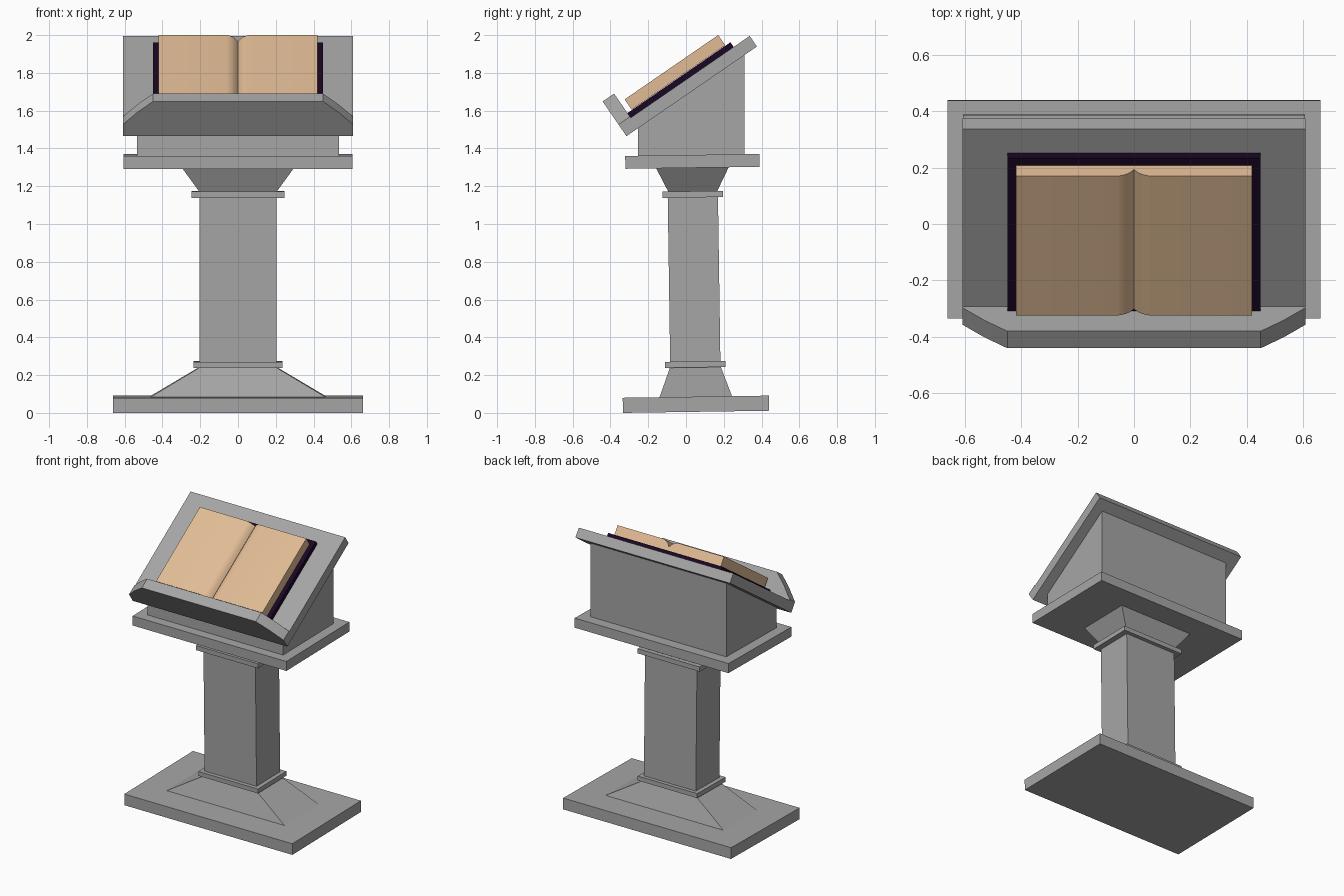
import bpy
import bmesh
from math import radians
from mathutils import Matrix, Vector

cube = bpy.data.objects.get("Cube")
if cube:
    bpy.data.objects.remove(cube, do_unlink=True)


def material(name, rgb):
    m = bpy.data.materials.new(name)
    m.use_nodes = True
    m.diffuse_color = (*rgb, 1)
    bsdf = m.node_tree.nodes["Principled BSDF"]
    bsdf.inputs["Base Color"].default_value = (*rgb, 1)
    bsdf.inputs["Roughness"].default_value = 0.8
    return m


STONE = material("grey stone", (0.38, 0.38, 0.38))
PAPER = material("tan paper", (0.75, 0.50, 0.30))
LEATHER = material("dark purple leather", (0.010, 0.002, 0.018))


def prism(name, start, end, mat, matrix=Matrix(), smooth=False):
    """Join two matching outlines into a closed solid."""
    bm = bmesh.new()
    a = [bm.verts.new(p) for p in start]
    b = [bm.verts.new(p) for p in end]
    bm.faces.new(a)
    bm.faces.new(b)
    for i in range(len(a)):
        j = (i + 1) % len(a)
        bm.faces.new((a[i], a[j], b[j], b[i]))
    bmesh.ops.recalc_face_normals(bm, faces=bm.faces)
    bm.transform(matrix)
    mesh = bpy.data.meshes.new(name)
    bm.to_mesh(mesh)
    bm.free()
    mesh.materials.append(mat)
    ob = bpy.data.objects.new(name, mesh)
    bpy.context.collection.objects.link(ob)
    if smooth:
        bpy.ops.object.select_all(action="DESELECT")
        ob.select_set(True)
        bpy.context.view_layer.objects.active = ob
        bpy.ops.object.shade_smooth_by_angle(angle=radians(30))
    return ob


def rect(hx, hy, z):
    return [(-hx, -hy, z), (hx, -hy, z), (hx, hy, z), (-hx, hy, z)]


def mirrored(half):
    """Complete a right-hand outline (x, z) with its left-hand copy."""
    return half + [(-x, z) for x, z in reversed(half) if x > 0]


def along_slope(name, outline, u0, u1, mat, smooth=False):
    """Extrude an (x, height) outline up the sloping desk."""
    return prism(name, [(x, u0, v) for x, v in outline],
                 [(x, u1, v) for x, v in outline], mat, DESK, smooth)


# Pedestal: stacked blocks and flares, leaning very slightly forward
LEAN = Matrix.Translation((0, 0.053, 0.0057)) @ Matrix.Rotation(0.0147, 4, "X")
for name, z0, hx0, hy0, z1, hx1, hy1 in (
    ("base_slab", 0, 0.663, 0.387, 0.08, 0.663, 0.387),
    ("base_flare", 0.08, 0.465, 0.192, 0.235, 0.205, 0.135),
    ("lower_collar", 0.235, 0.235, 0.16, 0.267, 0.235, 0.16),
    ("column", 0.267, 0.205, 0.133, 1.135, 0.205, 0.133),
    ("upper_collar", 1.135, 0.245, 0.16, 1.168, 0.245, 0.16),
    ("top_flare", 1.168, 0.205, 0.13, 1.292, 0.295, 0.192),
    ("shelf_slab", 1.292, 0.607, 0.355, 1.36, 0.607, 0.355),
):
    prism(name, rect(hx0, hy0, z0), rect(hx1, hy1, z1), STONE, LEAN)

# Wedge body under the desk
side = [(-0.255, 1.355), (0.31, 1.365), (0.31, 1.897), (-0.255, 1.508)]
prism("desk_body", [(-0.535, y, z) for y, z in side],
      [(0.535, y, z) for y, z in side], STONE)

# Sloping desk board with a lip whose ends sweep down
DESK = (Matrix.Translation((0, -0.315, 1.465))
        @ Matrix.Rotation(radians(34.5), 4, "X"))
LIP = 0.0735
along_slope("desk_board", mirrored([(0.61, 0), (0.61, 0.068)]),
            LIP, 0.838, STONE)
along_slope("desk_lip", mirrored([(0.61, 0), (0.61, 0.075), (0.53, 0.156),
                                  (0.45, 0.223)]), 0, LIP, STONE, True)

# Open book: cover, then pages dipping into the spine
along_slope("book_cover", mirrored([(0.45, 0.068), (0.45, 0.098)]),
            LIP, 0.735, LEATHER)
along_slope("book_pages", mirrored([
    (0.42, 0.1), (0.42, 0.166), (0.06, 0.166), (0.045, 0.163),
    (0.03, 0.156), (0.015, 0.145), (0, 0.125)]), 0.102, 0.703, PAPER, True)
